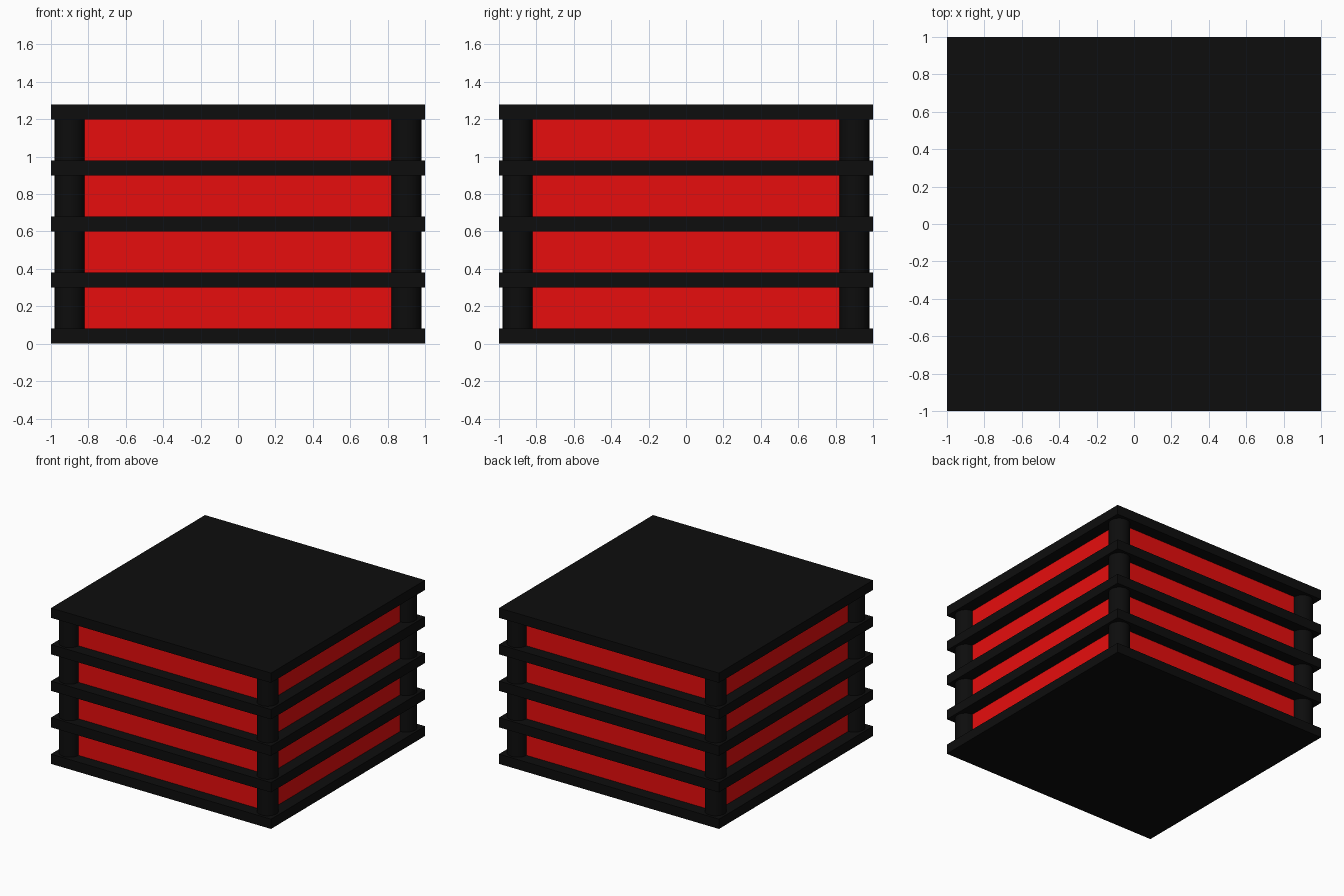
import bpy

if "Cube" in bpy.data.objects:
    bpy.data.objects.remove(bpy.data.objects["Cube"])


def material(name, color):
    m = bpy.data.materials.new(name)
    m.diffuse_color = color
    m.use_nodes = True
    m.node_tree.nodes["Principled BSDF"].inputs["Base Color"].default_value = m.diffuse_color
    return m


black = material("black", (0.004, 0.004, 0.004, 1))
red = material("red", (0.8, 0.004, 0.004, 1))

TIERS = 4
PITCH = 0.30
PLATE = 0.08
GAP = PITCH - PLATE
INSET = 0.90


def box(name, width, height, z, mat):
    bpy.ops.mesh.primitive_cube_add(size=1, location=(0, 0, z + height / 2))
    ob = bpy.context.object
    ob.name = name
    ob.scale = (width, width, height)
    bpy.ops.object.transform_apply(location=False, rotation=False, scale=True)
    ob.data.materials.append(mat)


# Square plates at the bottom, top and between tiers
for i in range(TIERS + 1):
    box(f"plate_{i + 1}", 2.0, PLATE, i * PITCH, black)

# Red panelled core and round corner posts of each tier
for i in range(TIERS):
    z = i * PITCH + PLATE
    box(f"red_panels_{i + 1}", 2 * INSET, GAP, z, red)
    for sx in (-1, 1):
        for sy in (-1, 1):
            bpy.ops.mesh.primitive_cylinder_add(
                vertices=32, radius=0.08, depth=GAP,
                location=(sx * INSET, sy * INSET, z + GAP / 2))
            post = bpy.context.object
            post.name = f"corner_post_{i + 1}"
            post.data.materials.append(black)
            bpy.ops.object.shade_smooth_by_angle()
